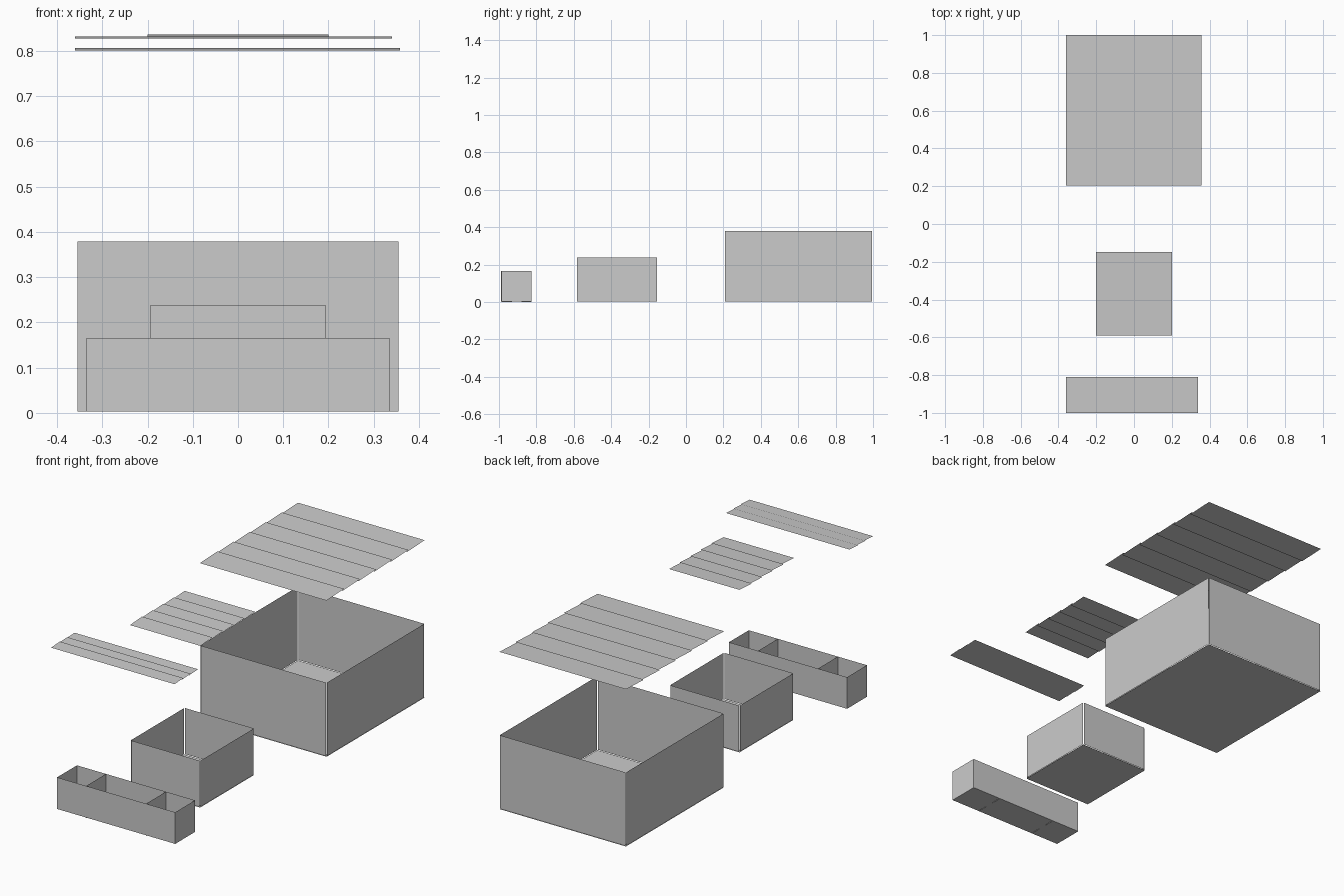
import bpy

if "Cube" in bpy.data.objects:
    bpy.data.objects.remove(bpy.data.objects["Cube"])

def sheet(name, quads):
    """One object made of thin flat panels, each a list of corner points."""
    verts, faces = [], []
    for q in quads:
        faces.append(range(len(verts), len(verts) + len(q)))
        verts += q
    mesh = bpy.data.meshes.new(name)
    mesh.from_pydata(verts, [], [list(f) for f in faces])
    ob = bpy.data.objects.new(name, mesh)
    bpy.context.collection.objects.link(ob)
    return ob

def wall_x(y, x0, x1, z0, z1):
    return [(x0, y, z0), (x1, y, z0), (x1, y, z1), (x0, y, z1)]

def wall_y(x, y0, y1, z0, z1):
    return [(x, y0, z0), (x, y1, z0), (x, y1, z1), (x, y0, z1)]

def floor(x0, x1, y0, y1, z):
    return [(x0, y0, z), (x1, y0, z), (x1, y1, z), (x0, y1, z)]

def crate(name, hx, y0, y1, z0, z1, gap, floor_z):
    # four walls that almost touch at the corners, plus the base
    sheet(name + "_front_wall", [wall_x(y0, -hx + gap, hx - gap, z0, z1)])
    sheet(name + "_back_wall", [wall_x(y1, hx - gap, -hx + gap, z0, z1)])
    sheet(name + "_left_wall", [wall_y(-hx, y1 - gap, y0 + gap, z0, z1)])
    sheet(name + "_right_wall", [wall_y(hx, y0 + gap, y1 - gap, z0, z1)])
    sheet(name + "_base", [floor(-hx, hx, y0, y1, floor_z)])

def lid(name, x0, x1, y0, y1, z0, z1, count, lap=0.012):
    # slightly tilted slats, each overlapping the next
    step = (y1 - y0 - lap) / count
    for i in range(count):
        a = y0 + i * step
        b = a + step + lap
        sheet(f"{name}_slat_{i + 1}", [[(x0, a, z0), (x1, a, z0), (x1, b, z1), (x0, b, z1)]])

# three boxes
crate("large_box", 0.358, 0.206, 0.998, 0.003, 0.379, 0.003, 0.0)
crate("medium_box", 0.197, -0.588, -0.152, 0.003, 0.239, 0.004, 0.0)
crate("small_box", 0.335, -0.987, -0.826, 0.003, 0.165, 0.0, 0.003)

# small box dividers with two tabs through the base
for side, x in (("left", -0.17), ("right", 0.17)):
    tabs = [wall_y(x, a, b, 0.0, 0.003) for a, b in ((-0.987, -0.93), (-0.88, -0.826))]
    sheet(side + "_divider", [wall_y(x, -0.988, -0.825, 0.003, 0.165)] + tabs)

# slatted lids floating above
lid("large_lid", -0.36, 0.358, 0.205, 1.0, 0.801, 0.807, 6)
lid("medium_lid", -0.2, 0.2, -0.59, -0.147, 0.83, 0.836, 5)
lid("small_lid", -0.36, 0.34, -1.0, -0.81, 0.828, 0.832, 3)
